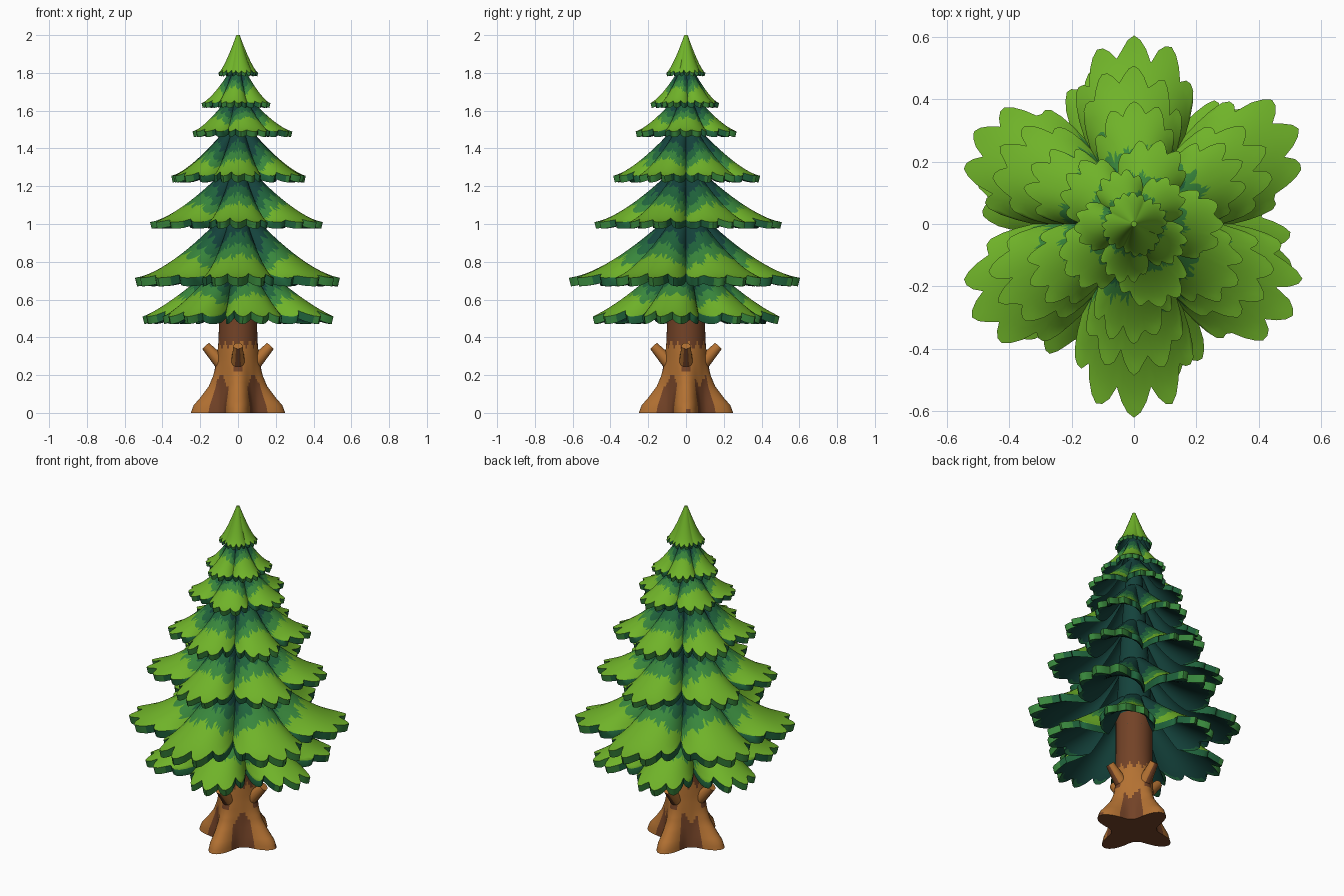
import bpy, bmesh, math, random
from mathutils import Vector

random.seed(4)
cube = bpy.data.objects.get("Cube")
if cube:
    bpy.data.objects.remove(cube, do_unlink=True)


def material(name, rgb):
    m = bpy.data.materials.new(name)
    m.use_nodes = True
    m.diffuse_color = (*rgb, 1)
    m.node_tree.nodes["Principled BSDF"].inputs["Base Color"].default_value = (*rgb, 1)
    return m


GREENS = [material("deep teal green", (0.007, 0.055, 0.045)),
          material("dark green", (0.014, 0.125, 0.045)),
          material("middle green", (0.04, 0.24, 0.045)),
          material("bright leaf green", (0.16, 0.45, 0.022))]
BARKS = [material("dark bark", (0.17, 0.055, 0.02)),
         material("orange bark", (0.45, 0.165, 0.032))]
TEAL, DARK, MID, BRIGHT = range(4)


def finish(name, bm, mats, angle=40):
    bmesh.ops.recalc_face_normals(bm, faces=bm.faces)
    me = bpy.data.meshes.new(name)
    bm.to_mesh(me)
    bm.free()
    for m in mats:
        me.materials.append(m)
    ob = bpy.data.objects.new(name, me)
    bpy.context.collection.objects.link(ob)
    bpy.ops.object.select_all(action='DESELECT')
    ob.select_set(True)
    bpy.context.view_layer.objects.active = ob
    bpy.ops.object.shade_smooth_by_angle(angle=math.radians(angle))
    return ob


def loft(name, rows, segs, point, colour, mats, angle=40):
    """Skin rings of points, then cap both ends."""
    bm = bmesh.new()
    rings = [[bm.verts.new(point(i, j)) for j in range(segs)] for i in range(rows)]
    for i in range(rows - 1):
        for j in range(segs):
            k = (j + 1) % segs
            f = bm.faces.new((rings[i][j], rings[i][k], rings[i + 1][k], rings[i + 1][j]))
            f.material_index = colour(i, j)
    bm.faces.new(rings[0]).material_index = colour(0, 0)
    bm.faces.new(rings[-1]).material_index = colour(rows - 2, 0)
    return finish(name, bm, mats, angle)


def foliage_tier(name, root_z, drop, r0, radius, lobes, phase, valley, thick, curve, shade):
    """A drooping skirt of lobed, toothed branches with a dark underside."""
    per, rows = 30, 15
    segs = lobes * per
    size = [random.uniform(0.96, 1.03) for _ in range(lobes)]
    skew = [random.uniform(-0.12, 0.12) for _ in range(lobes)]
    bite = [random.uniform(0.1, 0.17) for _ in range(lobes * 5)]

    def across(j):
        return 2 * (j % per) / per - 1

    def reach(j):
        # how far down the slope the notched edge lies
        t = across(j) * 2.5
        tooth = round(t + 0.001)
        d = min(1, 2 * abs(t - tooth))
        return 1 - bite[((j // per) * 5 + tooth + 2) % len(bite)] * d ** 1.6

    def slope(i, j):
        k = min(i, 2 * rows - 1 - i)
        return k / (rows - 1) * reach(j)

    def point(i, j):
        u, lobe = across(j), j // per
        s = slope(i, j)
        bend = u + skew[lobe] * (1 - u * u)
        full = radius * (1 + (size[lobe] - 1) * (1 - u * u))
        full *= 1 - (1 - valley) * abs(bend) ** 2.3
        a = math.radians(phase) + (lobe + u / 2) * math.tau / lobes
        r = r0 + (full - r0) * s
        z = root_z - drop * (1 - (1 - s) ** curve)
        if i >= rows:
            z -= thick
            r -= 0.25 * thick * s
        return (r * math.cos(a), r * math.sin(a), z)

    def colour(i, j):
        if i >= rows:
            return DARK if i == rows and reach(j) > 0.97 else TEAL
        if i == rows - 1:
            return MID if abs(across(j)) < 0.5 else DARK
        s = slope(i, j) + 0.03
        v = s + shade - 0.24 * abs(across(j)) ** 2 + 0.02 * math.sin(j * 0.9)
        return TEAL if v < 0.2 else DARK if v < 0.35 else MID if v < 0.5 else BRIGHT

    return loft(name, 2 * rows, segs, point, colour, GREENS, 50)


# Foliage: root height, drop, inner and outer radius, lobes, phase, valley, thickness, curve, shade
tiers = [
    ("lowest_branches", 0.82, 0.31, 0.08, 0.53, 6, 45, 0.52, 0.04, 1.25, -0.02),
    ("widest_branches", 1.06, 0.345, 0.07, 0.61, 6, 30, 0.60, 0.045, 1.5, 0.0),
    ("third_branches", 1.31, 0.30, 0.05, 0.495, 6, 30, 0.62, 0.035, 1.45, -0.04),
    ("fourth_branches", 1.53, 0.275, 0.045, 0.395, 6, 30, 0.64, 0.035, 1.4, -0.05),
    ("fifth_branches", 1.69, 0.20, 0.04, 0.28, 5, 0, 0.68, 0.03, 1.4, 0.0),
    ("sixth_branches", 1.83, 0.19, 0.03, 0.19, 5, 40, 0.72, 0.025, 1.4, 0.08),
    ("treetop", 2.0, 0.2, 0.009, 0.108, 4, 20, 0.84, 0.018, 1.35, 0.9),
]
for tier in tiers:
    foliage_tier(*tier)

# Dark core joining the tiers
core = [(0.62, 0.1), (1.0, 0.085), (1.4, 0.06), (1.85, 0.025)]
loft("foliage_core", len(core), 24,
     lambda i, j: (core[i][1] * math.cos(j * math.tau / 24),
                   core[i][1] * math.sin(j * math.tau / 24), core[i][0]),
     lambda i, j: TEAL, GREENS)

# Trunk: height, radius along a root, radius between roots
profile = [(0, 0.25, 0.125), (0.04, 0.235, 0.122), (0.08, 0.2, 0.118),
           (0.14, 0.155, 0.112), (0.2, 0.13, 0.108), (0.28, 0.113, 0.104),
           (0.37, 0.104, 0.102), (0.48, 0.1, 0.1), (0.7, 0.1, 0.1)]
TRUNK_ROWS, TRUNK_SEGS = 36, 64


def trunk_height(i):
    return 0.7 * i / (TRUNK_ROWS - 1)


def root_amount(j):
    return (0.5 + 0.5 * math.cos(4 * j * math.tau / TRUNK_SEGS)) ** 1.5


def trunk_point(i, j):
    z = trunk_height(i)
    for low, high in zip(profile, profile[1:]):
        if z <= high[0] + 1e-6:
            break
    t = (z - low[0]) / (high[0] - low[0])
    ridge, gap = (low[n] + (high[n] - low[n]) * t for n in (1, 2))
    r = gap + (ridge - gap) * root_amount(j)
    a = j * math.tau / TRUNK_SEGS
    return (r * math.cos(a), r * math.sin(a), z)


def trunk_colour(i, j):
    z = trunk_height(i + 0.5)
    if i == 0 and j == 0:
        return 0
    if z > 0.36 + 0.015 * math.sin(j * 1.3):
        return 0
    hollow = root_amount(j + 0.5) < 0.3 and z < 0.17 + 0.03 * math.sin(j * 0.7)
    under_stub = root_amount(j + 0.5) > 0.85 and 0.22 < z < 0.29
    return 0 if hollow or under_stub else 1


loft("trunk", TRUNK_ROWS, TRUNK_SEGS, trunk_point, trunk_colour, BARKS, 60)

# Four broken branch stubs
for n, name in enumerate(("left", "back", "right", "front")):
    a = n * math.pi / 2
    out = Vector((math.cos(a), math.sin(a), 0))
    start = out * 0.085 + Vector((0, 0, 0.26))
    end = out * 0.172 + Vector((0, 0, 0.355))
    axis = end - start
    bm = bmesh.new()
    bmesh.ops.create_cone(bm, cap_ends=True, segments=14, radius1=0.038, radius2=0.024,
                          depth=axis.length)
    bmesh.ops.transform(bm, verts=bm.verts,
                        matrix=axis.to_track_quat('Z', 'Y').to_matrix().to_4x4())
    bmesh.ops.translate(bm, verts=bm.verts, vec=(start + end) / 2)
    bm.normal_update()
    for f in bm.faces:
        f.material_index = 0 if f.normal.z < -0.55 else 1
    finish(name + "_branch_stub", bm, BARKS)
